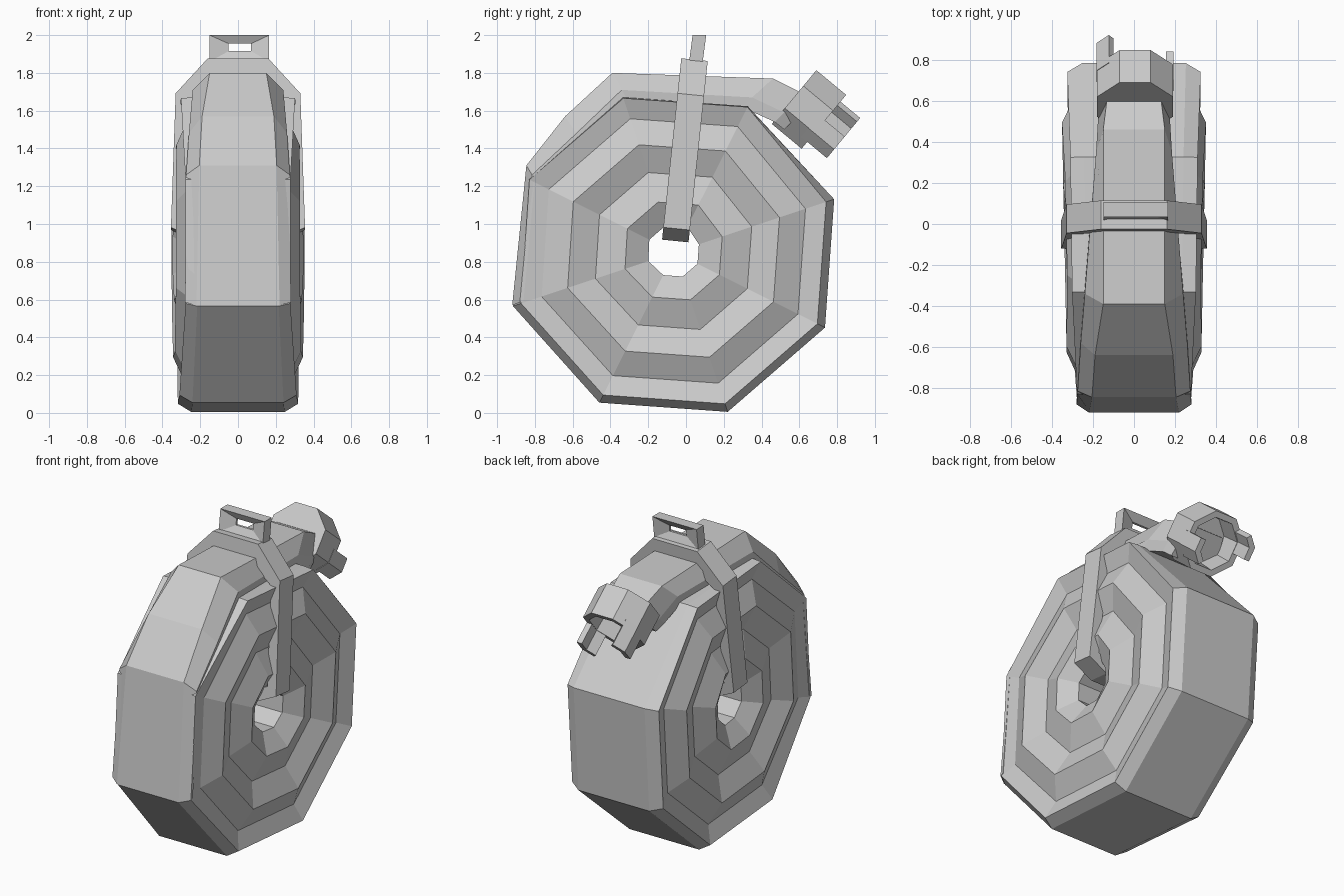
import bpy, bmesh
from math import sin, cos, radians
from mathutils import Vector

cube = bpy.data.objects.get("Cube")
if cube:
    bpy.data.objects.remove(cube, do_unlink=True)

grey = bpy.data.materials.new("plain grey")
grey.use_nodes = True
color = (0.6, 0.6, 0.6, 1)
grey.diffuse_color = color
grey.node_tree.nodes["Principled BSDF"].inputs["Base Color"].default_value = color


def loft(name, rings, looped=False):
    """Skin a row of equal point rings; cap the ends unless looped."""
    bm = bmesh.new()
    rows = [[bm.verts.new(p) for p in ring] for ring in rings]
    n = len(rows[0])
    pairs = list(zip(rows, rows[1:]))
    if looped:
        pairs.append((rows[-1], rows[0]))
    for a, b in pairs:
        for i in range(n):
            j = (i + 1) % n
            bm.faces.new((a[i], a[j], b[j], b[i]))
    if not looped:
        bm.faces.new(rows[0])
        bm.faces.new(rows[-1])
    bmesh.ops.recalc_face_normals(bm, faces=bm.faces)
    mesh = bpy.data.meshes.new(name)
    bm.to_mesh(mesh)
    bm.free()
    obj = bpy.data.objects.new(name, mesh)
    mesh.materials.append(grey)
    bpy.context.collection.objects.link(obj)
    return obj


def mirrored(half):
    """Close a half outline (x, other) with its mirror image."""
    return half + [(-x, v) for x, v in reversed(half)]


# Coiled hose: ridged cross-section carried round eight sides
half_section = [(0.245, 0.89), (0.315, 0.845), (0.275, 0.73), (0.34, 0.585),
                (0.28, 0.43), (0.335, 0.265), (0.265, 0.135)]
section = mirrored(half_section)


def coil_ring(k):
    angle = radians(-71.6 + 45 * k)
    widen = 1 + 0.035 * cos(angle)         # the coil is fuller at the back
    if k in (3, 4):                        # squeezed under the strap
        widen -= 0.03
    ring = []
    for x, r in section:
        if k in (5, 6) and r > 0.8:        # narrower tread at the front
            x *= 0.91
        if k in (3, 4, 5):                 # outer turn lifts away here
            r = min(r + 0.015, 0.865)
        elif k == 6:
            r += 0.012
        ring.append((x * widen, -0.06 + r * cos(angle), 0.85 + r * sin(angle)))
    return ring


loft("hose_coil", [coil_ring(k) for k in range(8)], looped=True)

# Loose end: top y, z, half width, then shoulder y, z, half width
path = [(-0.92, 0.57, 0.22, -0.88, 0.585, 0.28),
        (-0.845, 1.31, 0.205, -0.815, 1.26, 0.275),
        (-0.64, 1.57, 0.19, -0.58, 1.48, 0.26),
        (-0.39, 1.80, 0.15, -0.34, 1.71, 0.24),
        (0.46, 1.77, 0.15, 0.35, 1.67, 0.185),
        (0.62, 1.69, 0.13, 0.52, 1.59, 0.175),
        (0.67, 1.65, 0.12, 0.57, 1.55, 0.15)]
rings = []
for y, z, w, sy, sz, sw in path:
    by, bz = sy + (sy - y) * 0.5, sz + (sz - z) * 0.5
    rings.append([(w, y, z), (sw, sy, sz), (sw, by, bz),
                  (-sw, by, bz), (-sw, sy, sz), (-w, y, z)])
loft("hose_end", rings)

# Strap looped over the top and through the centre hole
outer = mirrored([(0.16, 1.87), (0.33, 1.685), (0.355, 0.975), (0.22, 0.91)])
inner = mirrored([(0.12, 1.75), (0.27, 1.64), (0.29, 1.02), (0.2, 0.985)])


def lean(x, z, side):
    return (x, 0.045 + (z - 1.87) * 0.106 + side * 0.07, z - side * 0.007)


loft("strap", [[lean(x, z, s) for x, z in loop]
               for loop, s in ((outer, -1), (outer, 1), (inner, 1), (inner, -1))],
     looped=True)


# Buckle: tapered slot through a leaning block
def rect(x0, x1, z0, z1, y):
    return [(x, y + (z - 1.87) * 0.13, z)
            for x, z in ((x0, z0), (x1, z0), (x1, z1), (x0, z1))]


loft("buckle", [rect(-0.15, 0.165, 1.86, 2.0, 0.018),
                rect(-0.15, 0.165, 1.86, 2.0, 0.09),
                rect(-0.05, 0.07, 1.915, 1.955, 0.06),
                rect(-0.05, 0.07, 1.915, 1.955, 0.045)], looped=True)

# Coupling: open eight-sided cup pointing back and down
centre = Vector((0.005, 0.653, 1.605))
along = Vector((0, 0.77, -0.638))
across = Vector((0, 0.638, 0.77))


def place(x, a, t):
    return centre + Vector((x, 0, 0)) + along * a + across * t


def octagon(r, a):
    return [place(r * cos(radians(22.5 + 45 * i)), a, r * sin(radians(22.5 + 45 * i)))
            for i in range(8)]


loft("coupling", [octagon(0.2, -0.105), octagon(0.2, 0.1),
                  octagon(0.16, 0.1), octagon(0.15, -0.04)])

# Two offset lugs on the mouth of the coupling, following its wall
for name, s in (("left_lug", 1), ("right_lug", -1)):
    loft(name, [[place(s * x, a, -s * t) for x, t in
                 ((0.15, -0.01), (0.187, -0.01), (0.187, 0.078), (0.128, 0.138),
                  (0.105, 0.112), (0.15, 0.065))]
                for a in (0.06, 0.235)])
